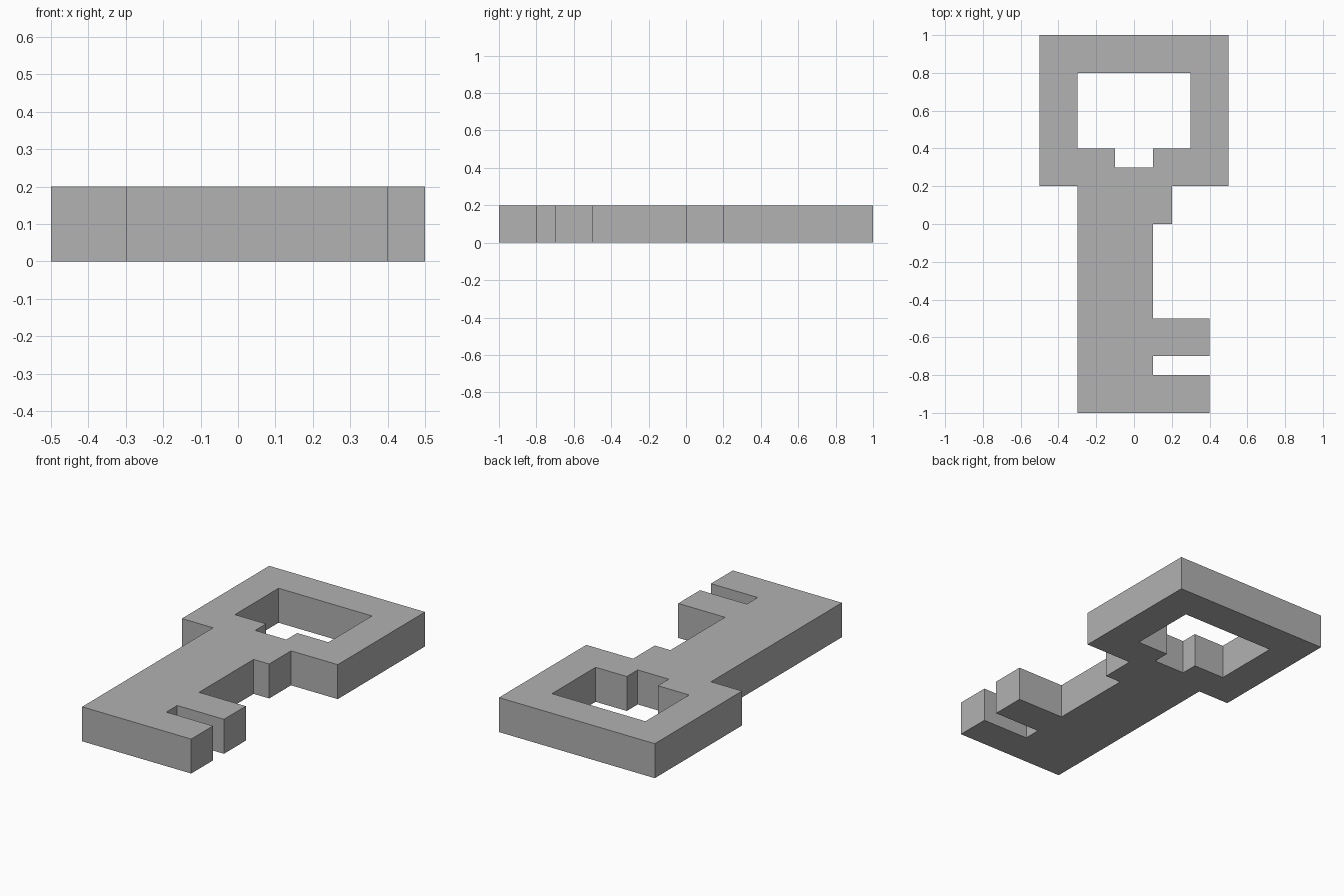
import bpy

if "Cube" in bpy.data.objects:
    bpy.data.objects.remove(bpy.data.objects["Cube"])

THICKNESS = 0.2

# Key silhouette: bow, collar, shaft and two teeth
outline = [(-0.5, 1), (-0.5, 0.2), (-0.3, 0.2), (-0.3, -1),
           (0.4, -1), (0.4, -0.8), (0.1, -0.8), (0.1, -0.7),
           (0.4, -0.7), (0.4, -0.5), (0.1, -0.5), (0.1, 0),
           (0.2, 0), (0.2, 0.2), (0.5, 0.2), (0.5, 1)]

# Notched opening in the bow
opening = [(-0.3, 0.8), (0.3, 0.8), (0.3, 0.4), (0.1, 0.4),
           (0.1, 0.3), (-0.1, 0.3), (-0.1, 0.4), (-0.3, 0.4)]

# Filled flat profile, extruded to the key's thickness
profile = bpy.data.curves.new("key", 'CURVE')
profile.dimensions = '2D'
profile.fill_mode = 'BOTH'
profile.extrude = THICKNESS / 2
for loop in (outline, opening):
    spline = profile.splines.new('POLY')
    spline.points.add(len(loop) - 1)
    for point, (x, y) in zip(spline.points, loop):
        point.co = (x, y, 0, 1)
    spline.use_cyclic_u = True

metal = bpy.data.materials.new("grey metal")
metal.diffuse_color = (0.445, 0.445, 0.445, 1)
metal.use_nodes = True
metal.node_tree.nodes["Principled BSDF"].inputs["Base Color"].default_value = metal.diffuse_color
profile.materials.append(metal)

key = bpy.data.objects.new("key", profile)
key.location.z = THICKNESS / 2
bpy.context.collection.objects.link(key)

# Turn the profile into a clean flat-faced mesh
bpy.context.view_layer.objects.active = key
key.select_set(True)
bpy.ops.object.convert(target='MESH')
key = bpy.context.object
bpy.ops.object.mode_set(mode='EDIT')
bpy.ops.mesh.select_all(action='SELECT')
bpy.ops.mesh.remove_doubles(threshold=0.0001)
bpy.ops.mesh.normals_make_consistent(inside=False)
bpy.ops.object.mode_set(mode='OBJECT')
bpy.ops.object.shade_flat()
